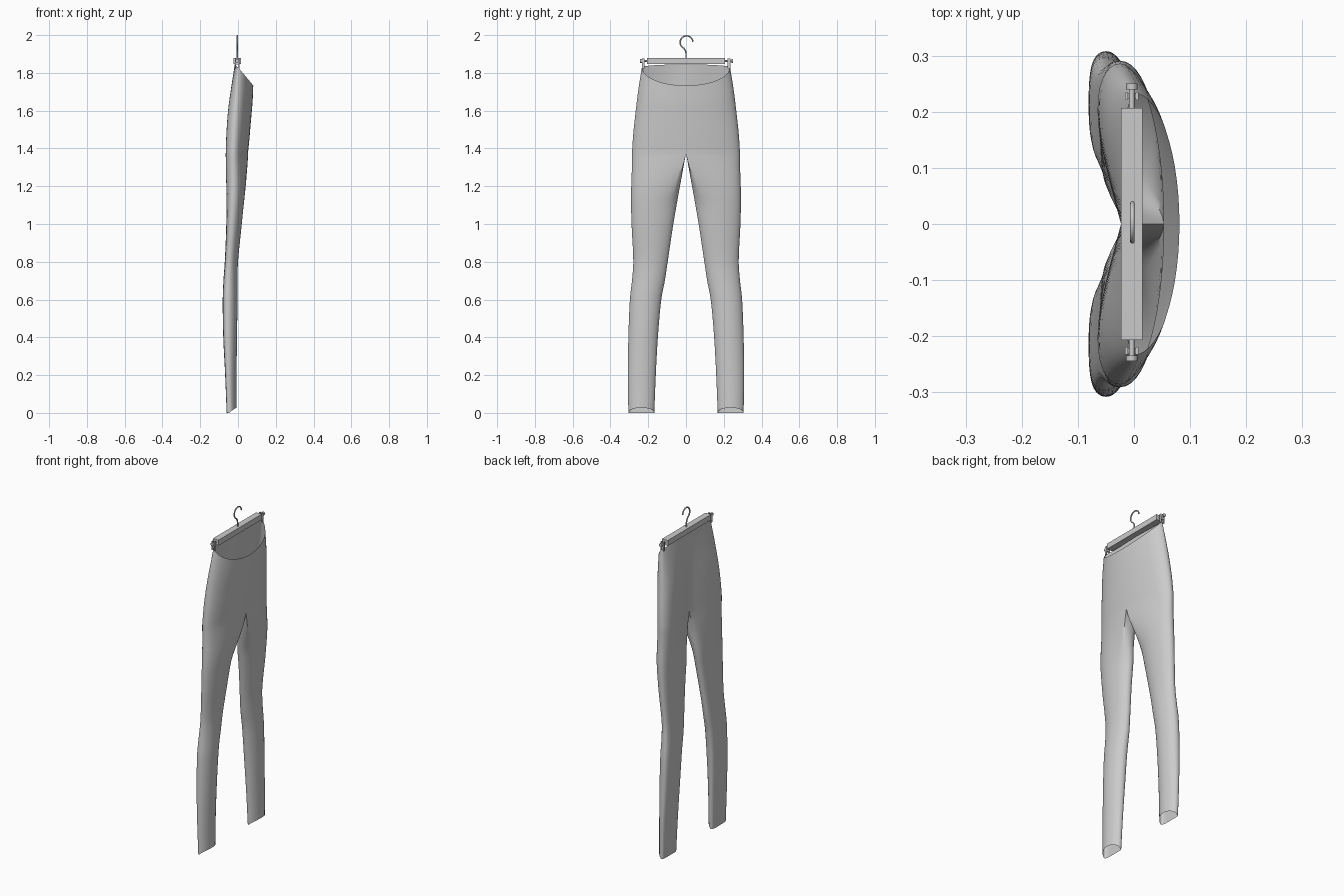
import bpy, bmesh, math
from mathutils import Vector

if "Cube" in bpy.data.objects:
    bpy.data.objects.remove(bpy.data.objects["Cube"])


def curve_at(keys, z):
    """Smooth (Catmull-Rom style) lookup of a row of values at height z."""
    keys = sorted(keys)
    if z <= keys[0][0]:
        return list(keys[0][1:])
    for i in range(len(keys) - 1):
        a, b = keys[i], keys[i + 1]
        if z <= b[0]:
            p, q = keys[max(i - 1, 0)], keys[min(i + 2, len(keys) - 1)]
            h = b[0] - a[0]
            t = (z - a[0]) / h
            out = []
            for k in range(1, len(a)):
                ma = (b[k] - p[k]) / (b[0] - p[0]) * h
                mb = (q[k] - a[k]) / (q[0] - a[0]) * h
                out.append((2*t**3 - 3*t*t + 1) * a[k] + (t**3 - 2*t*t + t) * ma
                           + (3*t*t - 2*t**3) * b[k] + (t**3 - t*t) * mb)
            return out
    return list(keys[-1][1:])


def make(name, bm, angle=40):
    bmesh.ops.remove_doubles(bm, verts=bm.verts, dist=1e-5)
    bmesh.ops.recalc_face_normals(bm, faces=bm.faces)
    me = bpy.data.meshes.new(name)
    bm.to_mesh(me)
    bm.free()
    ob = bpy.data.objects.new(name, me)
    bpy.context.collection.objects.link(ob)
    bpy.ops.object.select_all(action='DESELECT')
    ob.select_set(True)
    bpy.context.view_layer.objects.active = ob
    bpy.ops.object.shade_smooth_by_angle(angle=math.radians(angle))
    return ob


# Trousers: height, half width, side x, front x, back centre x, back fullness
HIPS = [(1.375, .286, -.025, .053, -.022, .042), (1.48, .279, -.02, .061, -.023, .039),
        (1.6, .266, -.013, .069, -.023, .032), (1.72, .251, -.005, .077, -.021, .018),
        (1.83, .233, 0, .081, -.016, .004)]
# Legs: height, outer y, inner y, front x, back x
LEG = [(0, .305, .168, -.008, -.06), (.2, .308, .160, -.008, -.068), (.4, .305, .149, -.005, -.078),
       (.6, .297, .131, -.003, -.081), (.7, .286, .112, -.003, -.077), (.8, .279, .097, 0, -.070),
       (1.0, .288, .067, .02, -.062), (1.2, .292, .032, .039, -.061), (1.375, .286, 0, .053, -.065)]
CROTCH, N, INNER = 1.375, 28, 7


def hip_point(s, t):
    a = math.pi * s
    c = math.cos(a)
    rim = 1.83 - .097 * c if c > 0 else 1.83 - .015 * c
    w, side, front, back, full = curve_at(HIPS, CROTCH + t * (1.83 - CROTCH))
    y = w * math.sin(a)
    if c > 0:
        x = side + (front - side) * c
    else:
        x = side + (back - side) * abs(c) - full * abs(math.sin(2 * a))
    return Vector((x, y, CROTCH + (rim - CROTCH) * t))


def leg_ring(z):
    """Full leg loop: outer half ring, then inseam points back to the front."""
    outer, inner, front, back = curve_at(LEG, z)
    total = N + INNER + 1
    start = math.pi * (INNER + 1) / total
    # blend from the hip outline at the crotch into the oval of the leg
    k = min(1, (CROTCH - z) / .3)
    k = k * k * (3 - 2 * k)
    pts = []
    for i in range(total):
        a = start + 2 * math.pi * i / total
        ca, sa = math.cos(a), math.sin(a)
        sa = math.copysign(abs(sa) ** .85, sa)
        lean = -.012 * ca * ca
        y = (outer + inner) / 2 - (outer - inner) / 2 * ca
        x = (front + back) / 2 + (front - back) / 2 * sa + lean
        if i <= N:
            hip = hip_point(i / N, 0)
        else:
            f = (i - N) / (INNER + 1)
            hip = hip_point(1, 0).lerp(hip_point(0, 0), f)
        hip.y = max(hip.y, inner)
        hz = z
        if z < .1:  # front of the hem arches upward
            hz = z + .027 * max(0, sa) * (1 - z / .1)
        pts.append(Vector((hip.x + (x - hip.x) * k, hip.y + (y - hip.y) * k, hz)))
    return pts


bm = bmesh.new()
levels = [CROTCH - CROTCH * (i / 44) ** 1.15 for i in range(45)]
for side in (1, -1):
    def add(p):
        return bm.verts.new((p.x, p.y * side, p.z))
    hips = [[add(hip_point(i / N, j / 16)) for i in range(N + 1)] for j in range(17)]
    for lo, hi in zip(hips, hips[1:]):
        for i in range(N):
            bm.faces.new((lo[i], lo[i + 1], hi[i + 1], hi[i]))
    legs = [[add(p) for p in leg_ring(z)] for z in levels]
    for lo, hi in zip(legs[1:], legs):
        n = len(lo)
        for i in range(n):
            bm.faces.new((lo[i], lo[(i + 1) % n], hi[(i + 1) % n], hi[i]))
make("trousers", bm, 60)


def box(name, lo, hi, bevel=0):
    bm = bmesh.new()
    bmesh.ops.create_cube(bm, size=1)
    for v in bm.verts:
        v.co = Vector([l + (h - l) * (c + .5) for l, h, c in zip(lo, hi, v.co)])
    if bevel:
        bmesh.ops.bevel(bm, geom=bm.edges[:], offset=bevel, segments=2, affect='EDGES')
    return make(name, bm, 30)


def rod(name, y0, y1, z, r):
    bpy.ops.mesh.primitive_cylinder_add(vertices=16, radius=r, depth=abs(y1 - y0),
                                        location=(-.004, (y0 + y1) / 2, z),
                                        rotation=(math.pi / 2, 0, 0))
    bpy.context.object.name = name
    bpy.ops.object.shade_smooth_by_angle()


# Hanger bar
box("hanger_bar", (-.023, -.207, 1.847), (.015, .207, 1.88))

# Clip assemblies at both ends
for s, label, c in ((1, "right", .23), (-1, "left", -.224)):
    rod(label + "_clip_rod", s * .2, c + s * .018, 1.863, .005)
    rod(label + "_rod_knob", c + s * .010, c + s * .020, 1.863, .010)
    for d, part in ((1, "front"), (-1, "back")):
        x0 = -.004 + d * .007
        box(f"{label}_{part}_clip_jaw", (min(x0, x0 + d * .005), c - .009, 1.822),
            (max(x0, x0 + d * .005), c + .005, 1.876), .001)
    box(label + "_clip_spring", (-.012, c - .007, 1.845), (.004, c + .003, 1.858), .001)

# Wire hook
cu = bpy.data.curves.new("hook", 'CURVE')
cu.dimensions = '3D'
cu.bevel_depth = .004
cu.bevel_resolution = 3
cu.use_fill_caps = True
path = [(.003 + .034 * math.cos(math.radians(a)), 1.962 + .034 * math.sin(math.radians(a)))
        for a in range(5, 226, 10)]
path += [(-.01, 1.929), (-.003, 1.918), (0, 1.905), (0, 1.875)]
sp = cu.splines.new('POLY')
sp.points.add(len(path) - 1)
for p, (y, z) in zip(sp.points, path):
    p.co = (-.003, y, z, 1)
hook = bpy.data.objects.new("hook", cu)
bpy.context.collection.objects.link(hook)
